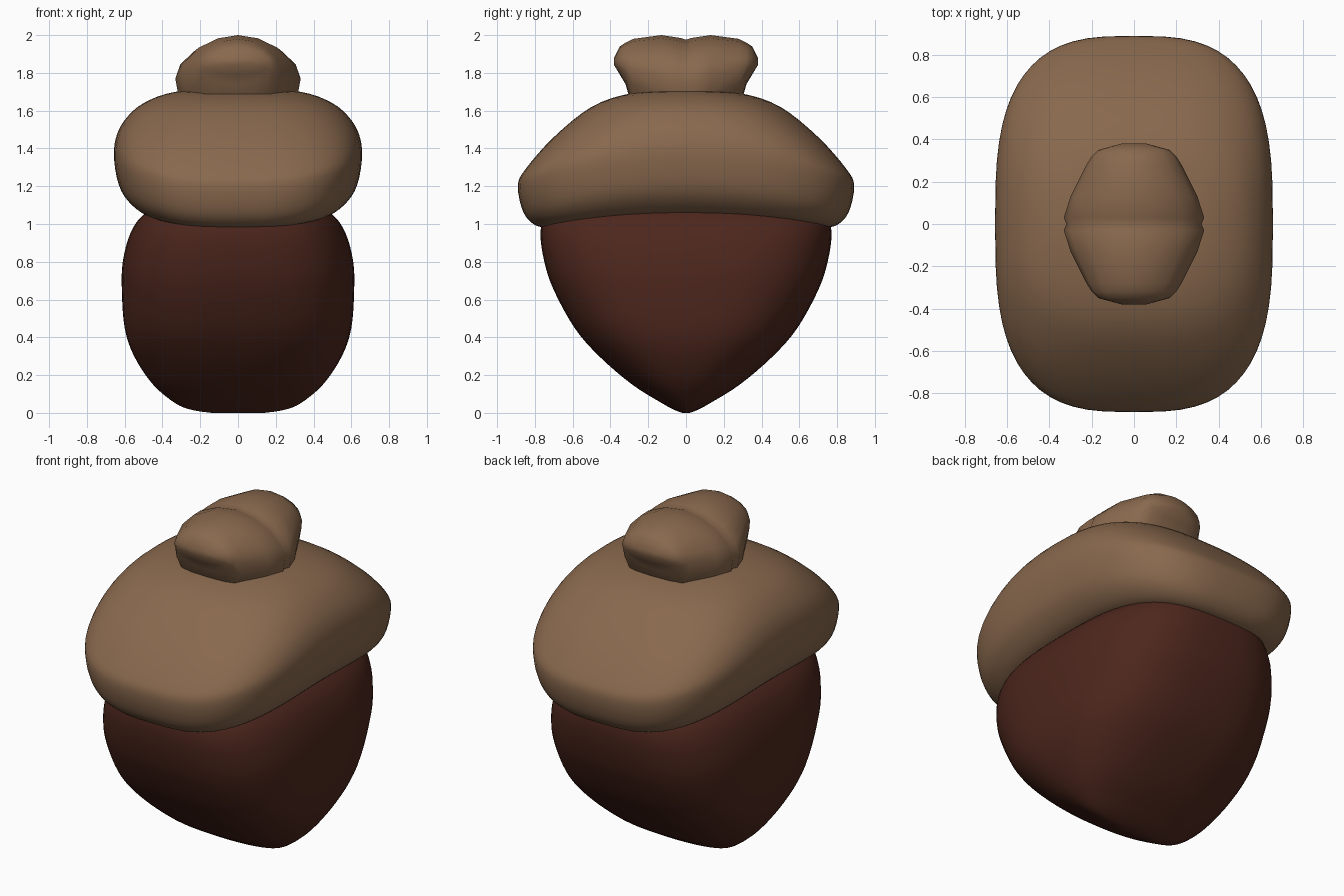
import bpy, bmesh, math

if "Cube" in bpy.data.objects:
    bpy.data.objects.remove(bpy.data.objects["Cube"])


def material(name, rgb):
    m = bpy.data.materials.new(name)
    m.diffuse_color = (*rgb, 1)
    m.use_nodes = True
    m.node_tree.nodes["Principled BSDF"].inputs["Base Color"].default_value = m.diffuse_color
    return m


def spline(rows, steps=4):
    """Catmull-Rom refinement of a table of ring parameters."""
    out = []
    for i in range(len(rows) - 1):
        a, b, c, d = (rows[max(0, min(len(rows) - 1, i + k))] for k in (-1, 0, 1, 2))
        for s in range(steps):
            t = s / steps
            out.append([0.5 * (2 * q + (r - p) * t + (2 * p - 5 * q + 4 * r - u) * t * t
                               + (3 * q - p - 3 * r + u) * t ** 3)
                        for p, q, r, u in zip(a, b, c, d)])
    return out + [list(rows[-1])]


def power(v, n):
    return math.copysign(abs(v) ** (2 / n), v)


def loft(name, rings, mat, cap_start=True, angle=60):
    bm = bmesh.new()
    loops = [[bm.verts.new(p) for p in ring] for ring in rings]
    n = len(loops[0])
    for a, b in zip(loops, loops[1:]):
        for i in range(n):
            j = (i + 1) % n
            bm.faces.new((a[i], a[j], b[j], b[i]))
    if cap_start:
        bm.faces.new(loops[0][::-1])
    bm.faces.new(loops[-1])
    bmesh.ops.recalc_face_normals(bm, faces=bm.faces)
    me = bpy.data.meshes.new(name)
    bm.to_mesh(me)
    bm.free()
    ob = bpy.data.objects.new(name, me)
    bpy.context.collection.objects.link(ob)
    me.materials.append(mat)
    bpy.ops.object.select_all(action='DESELECT')
    ob.select_set(True)
    bpy.context.view_layer.objects.active = ob
    bpy.ops.object.shade_smooth_by_angle(angle=math.radians(angle))
    return ob


def plan_rings(rows, segments=64):
    """Rounded-rectangle rings: half x, z at the sides, half y, z at the ends, squareness."""
    rings = []
    for hx, zx, hy, zy, n in spline(rows):
        ring = []
        for i in range(segments):
            a = 2 * math.pi * i / segments
            u, v = power(math.cos(a), n), power(math.sin(a), n)
            ring.append((hx * u, hy * v, zx + (zy - zx) * v * v))
        rings.append(ring)
    return rings


brown = material("cap_brown", (0.25, 0.14, 0.075))
dark = material("nut_brown", (0.075, 0.02, 0.012))

# Nut: narrow ridge at the bottom, squarish above
nut = [(0.14, 0.0, 0.02, 2.0), (0.24, 0.015, 0.06, 2.1), (0.33, 0.05, 0.125, 2.2),
       (0.45, 0.15, 0.285, 2.4), (0.55, 0.30, 0.46, 2.6), (0.60, 0.45, 0.59, 2.8),
       (0.615, 0.65, 0.70, 2.9), (0.61, 0.80, 0.75, 2.9), (0.57, 0.95, 0.77, 2.9),
       (0.50, 1.05, 0.74, 2.8), (0.35, 1.15, 0.60, 2.6)]
loft("nut", plan_rings([(hx, z, hy, z, n) for hx, z, hy, n in nut]), dark)

# Cap: thick pad that droops toward front and back
cap = [(0.30, 1.06, 0.55, 1.01, 2.8), (0.42, 1.05, 0.70, 0.99, 2.9),
       (0.53, 1.08, 0.79, 0.99, 3.0), (0.62, 1.18, 0.86, 1.06, 3.0),
       (0.655, 1.33, 0.89, 1.20, 3.0), (0.648, 1.45, 0.85, 1.29, 3.0),
       (0.60, 1.55, 0.70, 1.46, 2.9), (0.50, 1.64, 0.50, 1.62, 2.7),
       (0.33, 1.70, 0.30, 1.69, 2.4), (0.08, 1.71, 0.08, 1.71, 2.0)]
loft("cap", plan_rings(cap), brown)

# Stem: arched sections along y (y, half width, top, widest z, bottom), mirrored into two lobes
sections = [(0.0, 0.32, 1.975, 1.77, 1.45), (0.03, 0.332, 1.985, 1.77, 1.45),
            (0.13, 0.30, 2.0, 1.79, 1.50), (0.28, 0.225, 1.98, 1.82, 1.60),
            (0.32, 0.20, 1.96, 1.84, 1.74), (0.35, 0.17, 1.94, 1.85, 1.79),
            (0.38, 0.06, 1.88, 1.86, 1.84)]
rings = []
for y, hx, top, mid, bottom in sections:
    ring = []
    for i in range(16):
        a = 2 * math.pi * i / 16
        s = power(math.sin(a), 1.85)
        ring.append((hx * power(math.cos(a), 1.85 if s > 0 else 2.4), y,
                     mid + s * (top - mid if s > 0 else mid - bottom)))
    rings.append(ring)
stem = loft("stem", rings, brown, cap_start=False)
mirror = stem.modifiers.new("Mirror", 'MIRROR')
mirror.use_axis = (False, True, False)
